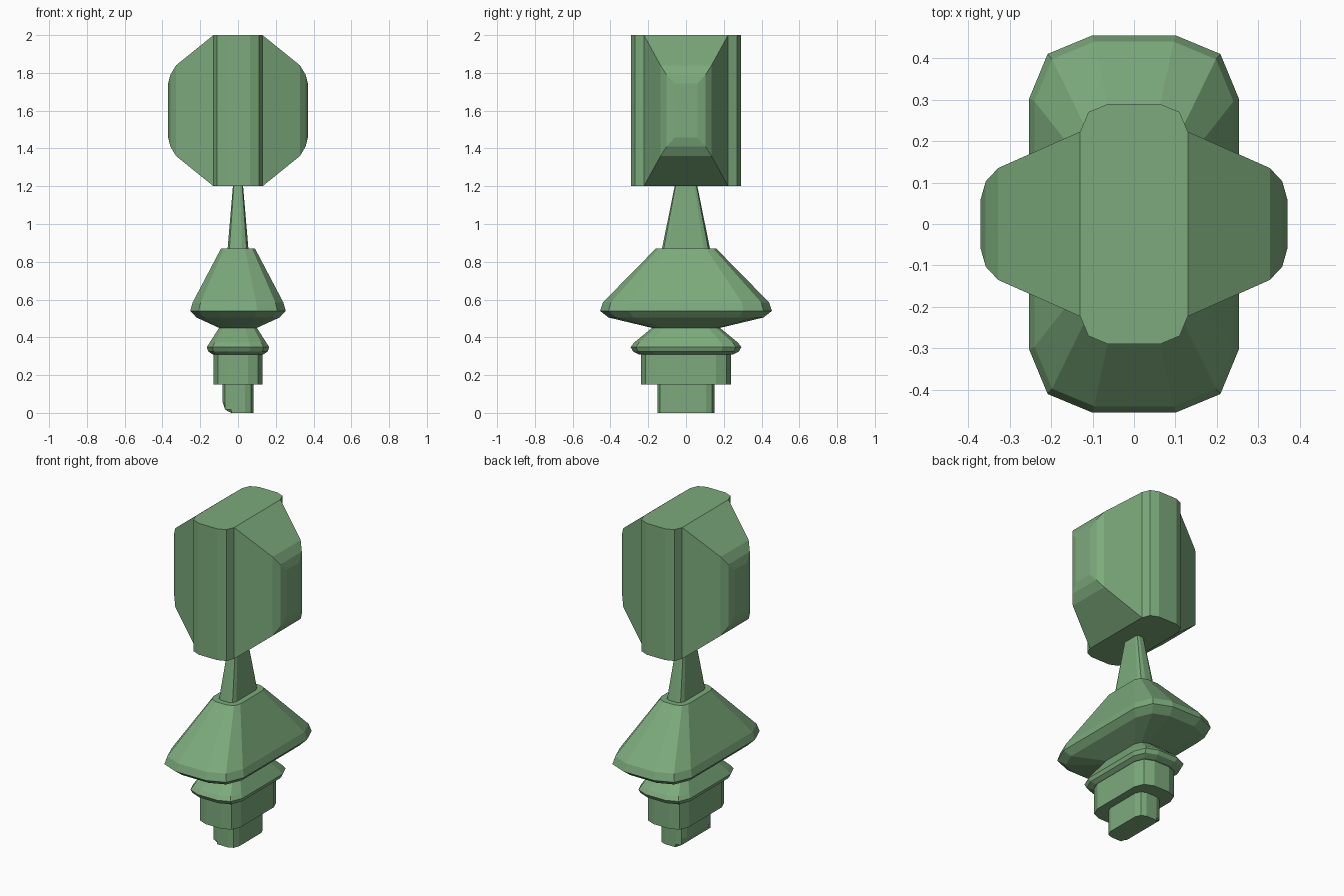
import bpy

if "Cube" in bpy.data.objects:
    bpy.data.objects.remove(bpy.data.objects["Cube"])

S = 0.293  # sagitta of a two-segment rounded corner

green = bpy.data.materials.new("green")
green.diffuse_color = (0.2, 0.4, 0.2, 1)
green.use_nodes = True
green.node_tree.nodes["Principled BSDF"].inputs["Base Color"].default_value = green.diffuse_color


def outline(a, b, r):
    """Rounded rectangle with two-segment corners, counter-clockwise."""
    q = [(a, b - r), (a - S * r, b - S * r), (a - r, b)]
    left = [(-x, y) for x, y in reversed(q)]
    return q + left + [(-x, -y) for x, y in q + left]


def loft(name, rings, bottom=True, top=True, skip=()):
    """Bridge equal-sized rings of points; skip lists side panels left open."""
    n = len(rings[0])
    verts = [p for ring in rings for p in ring]
    faces = []
    for k in range(len(rings) - 1):
        for i in range(n):
            if i not in skip:
                j = (i + 1) % n
                faces.append((k * n + i, k * n + j, (k + 1) * n + j, (k + 1) * n + i))
    if bottom:
        faces.append(tuple(reversed(range(n))))
    if top:
        faces.append(tuple(range(len(verts) - n, len(verts))))
    mesh = bpy.data.meshes.new(name)
    mesh.from_pydata(verts, [], faces)
    mesh.update()
    mesh.materials.append(green)
    obj = bpy.data.objects.new(name, mesh)
    bpy.context.collection.objects.link(obj)
    return obj


def stack(name, profile, ratio=0.6, **kw):
    """Profile rows are (z, half width x, half depth y)."""
    rings = [[(x, y, z) for x, y in outline(a, b, a * ratio)] for z, a, b in profile]
    return loft(name, rings, **kw)


# Foot peg, with its lower left edge rounded
peg = outline(0.081, 0.152, 0.045)
loft("foot_peg", [[(max(x, -lim), y, z) for x, y in peg]
                  for z, lim in ((0, 0.035), (0.017, 0.068), (0.055, 0.081), (0.15, 0.081))],
     top=False)

# Collar and the two flared discs
stack("collar", [(0.15, 0.13, 0.237), (0.31, 0.13, 0.237)], top=False)
stack("small_disc", [(0.31, 0.135, 0.25), (0.325, 0.157, 0.28), (0.348, 0.165, 0.293),
                     (0.372, 0.15, 0.275), (0.45, 0.1, 0.18)], top=False)
stack("large_disc", [(0.45, 0.1, 0.18), (0.505, 0.22, 0.41), (0.54, 0.253, 0.455),
                     (0.585, 0.24, 0.44), (0.87, 0.09, 0.16)], bottom=False)

# Tapered neck
stack("neck", [(0.87, 0.055, 0.127), (1.2, 0.027, 0.06)], bottom=False, top=False)

# Head core, open where the wings join
stack("head_core", [(1.2, 0.13, 0.29), (2.0, 0.13, 0.29)], ratio=0.52, skip=(5, 11))

# Side wings, tapering outward with a rounded tip
wing = [(0.13, 0.223, 0.4), (0.328, 0.135, 0.24), (0.358, 0.103, 0.19), (0.37, 0.06, 0.143)]
for name, s in (("right_wing", 1), ("left_wing", -1)):
    loft(name, [[(s * x, s * u * hy, 1.6 + v * hz)
                 for u, v in ((-1, -1), (1, -1), (1, 1), (-1, 1))]
                for x, hy, hz in wing], bottom=False)
